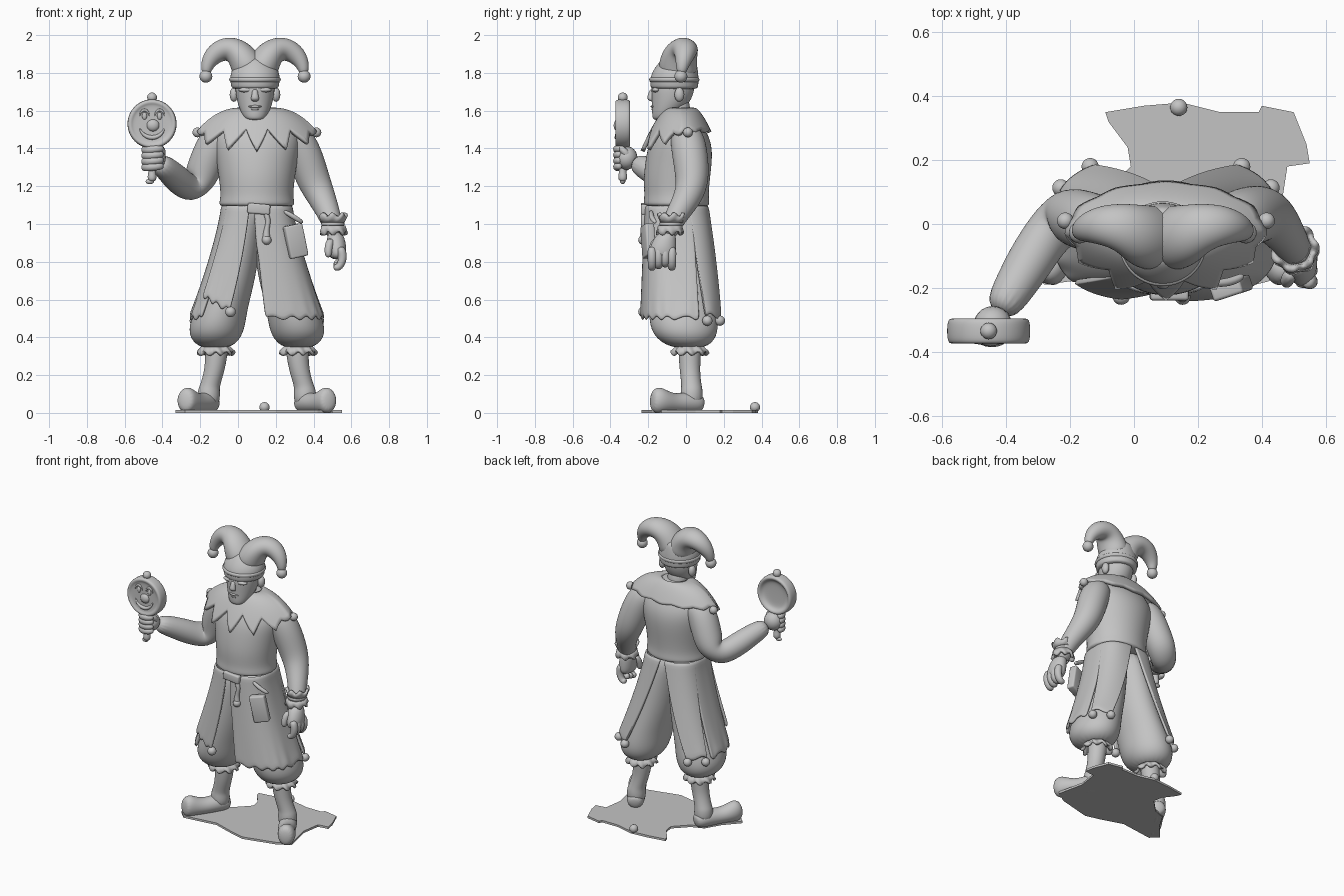
import bpy, bmesh
from math import sin, cos, pi, radians
from mathutils import Vector

cube = bpy.data.objects.get("Cube")
if cube:
    bpy.data.objects.remove(cube)

stone = bpy.data.materials.new("plain_grey")
stone.use_nodes = True
stone.diffuse_color = (.55, .55, .55, 1)
stone.node_tree.nodes["Principled BSDF"].inputs["Base Color"].default_value = (.55, .55, .55, 1)

Y, Z = Vector((0, 1, 0)), Vector((0, 0, 1))
MID = .1    # x of the body's centre line


def finish(name, bm, subdiv=0, thick=0):
    bmesh.ops.recalc_face_normals(bm, faces=bm.faces)
    for f in bm.faces:
        f.smooth = True
    mesh = bpy.data.meshes.new(name)
    bm.to_mesh(mesh)
    bm.free()
    mesh.materials.append(stone)
    ob = bpy.data.objects.new(name, mesh)
    bpy.context.collection.objects.link(ob)
    if thick:
        m = ob.modifiers.new("thickness", "SOLIDIFY")
        m.thickness, m.offset = thick, 0
    if subdiv:
        ob.modifiers.new("smooth", "SUBSURF").levels = subdiv
        ob.modifiers["smooth"].render_levels = subdiv
    return ob


def skin(bm, rows, closed=True):
    """Join rows of vertices with quads."""
    n = len(rows[0])
    for a, b in zip(rows, rows[1:]):
        for i in range(n if closed else n - 1):
            j = (i + 1) % n
            bm.faces.new((a[i], a[j], b[j], b[i]))


def loft(name, rings, ref=Y, axis=None, seg=16):
    """Skin ellipses (x, y, z, width, depth) strung along a path."""
    bm = bmesh.new()
    pts = [Vector(r[:3]) for r in rings]
    rows = []
    for i, r in enumerate(rings):
        d = axis or (pts[min(i + 1, len(pts) - 1)] - pts[max(i - 1, 0)]).normalized()
        side = d.cross(ref).normalized()
        up = side.cross(d)
        a, b = r[3], r[-1]
        rows.append([bm.verts.new(pts[i] + side * a * cos(t) + up * b * sin(t))
                     for t in (2 * pi * k / seg for k in range(seg))])
    skin(bm, rows)
    bm.faces.new(rows[0])
    bm.faces.new(rows[-1])
    return finish(name, bm, 2)


def ball(name, at, size):
    bm = bmesh.new()
    bmesh.ops.create_uvsphere(bm, u_segments=20, v_segments=12, radius=1)
    bmesh.ops.scale(bm, vec=size if isinstance(size, tuple) else (size,) * 3, verts=bm.verts)
    bmesh.ops.translate(bm, vec=at, verts=bm.verts)
    return finish(name, bm)


def box(name, at, size, turn, bevel=.01):
    bm = bmesh.new()
    bmesh.ops.create_cube(bm, size=1)
    bmesh.ops.scale(bm, vec=size, verts=bm.verts)
    bmesh.ops.bevel(bm, geom=bm.edges[:], offset=bevel, segments=3, affect="EDGES", profile=.5)
    ob = finish(name, bm)
    ob.location, ob.rotation_euler = at, [radians(a) for a in turn]


def ruffle(name, at, r, flare, height, waves):
    """Wavy flared frill."""
    bm, rows = bmesh.new(), []
    for s in (0, .5, 1):
        row = []
        for k in range(waves * 8):
            t = 2 * pi * k / (waves * 8)
            q = (r + flare * s) * (1 + .08 * s * cos(waves * t))
            row.append(bm.verts.new((at[0] + q * cos(t), at[1] + q * sin(t),
                                     at[2] - height * s * (1 + .25 * sin(waves * t)))))
        rows.append(row)
    skin(bm, rows)
    return finish(name, bm, 0, .016)


def mirror(rings, c=MID):
    return [(2 * c - r[0], *r[1:]) for r in rings]


# Torn ground sheet with a lost bell
outline = [(-.33, -.14), (-.28, -.19), (-.05, -.16), (.1, -.21), (.2, -.235), (.42, -.18),
           (.5, -.13), (.46, .05), (.48, .18), (.55, .19), (.54, .25), (.5, .35), (.4, .37),
           (.39, .35), (.27, .35), (.15, .38), (.03, .37), (-.09, .35), (-.08, .32),
           (-.02, .24), (-.01, .18), (-.1, .09), (-.18, .06), (-.24, -.04)]
bm = bmesh.new()
sheet = bm.faces.new([bm.verts.new((x, y, 0)) for x, y in outline])
up = bmesh.ops.extrude_face_region(bm, geom=[sheet])["geom"]
bmesh.ops.translate(bm, vec=(0, 0, .014), verts=[v for v in up if isinstance(v, bmesh.types.BMVert)])
ground = finish("ground_sheet", bm)
for p in ground.data.polygons:
    p.use_smooth = False
ball("lost_bell", (.14, .365, .03), .027)

# Legs, shoes, trousers
trouser = [(.04, -.04, 1.12, .1, .13), (.015, -.04, .95, .112, .15), (-.03, -.03, .72, .127, .165),
           (-.085, -.02, .56, .138, .18), (-.112, -.01, .46, .152, .185),
           (-.12, 0, .39, .135, .16), (-.12, .015, .34, .075, .085)]
leg = [(-.11, .02, .38, .062), (-.115, .02, .3, .06), (-.125, .02, .22, .054),
       (-.15, .03, .14, .054), (-.155, .03, .12, .06), (-.155, .03, .03, .062)]
shoe = [(-.128, .09, .045, .03, .035), (-.14, .065, .05, .055, .052), (-.17, .01, .055, .058, .058),
        (-.21, -.06, .05, .055, .05), (-.25, -.115, .06, .058, .062),
        (-.272, -.15, .068, .056, .074), (-.285, -.185, .07, .04, .05)]
for side, flip in (("right", lambda r: r), ("left", mirror)):
    loft(side + "_trouser", flip(trouser), axis=Z, seg=20)
    loft(side + "_leg", flip(leg), axis=Z)
    loft(side + "_shoe", flip(shoe), ref=Z)
    ankle = flip([(-.118, .02, .355)])[0]
    ruffle(side + "_knee_frill", ankle, .062, .03, .04, 9)


# Split coat skirt: curved panels with a ragged hem
def coat_point(deg, s, bottom=.5):
    t = radians(deg)
    c, q = cos(t), sin(t)
    x = (.18 + .172 * s ** 1.3) * abs(c) ** .7 * (1 if c > 0 else -1)
    y = (.16 + .06 * s) * abs(q) ** .7 * (1 if q > 0 else -1)
    return Vector((MID + x, -.05 + .035 * s + y, 1.1 + (bottom - 1.1) * s))


def panel(name, top, low, bottom=.5, slant=0, flip=False, waves=6):
    bm, rows = bmesh.new(), []
    for i in range(15):
        s, row = i / 14, []
        for k in range(33):
            u = k / 32
            a = top[0] + (top[1] - top[0]) * u
            b = low[0] + (low[1] - low[0]) * u
            deg = a + (b - a) * s
            p = coat_point(180 - deg if flip else deg, s, bottom + slant * u)
            p.z += .012 * s ** 6 * sin(u * 2 * pi * waves)
            row.append(bm.verts.new(p))
        rows.append(row)
    skin(bm, rows, False)
    finish(name, bm, 1, .018)


panel("left_front_skirt", (-92, 22), (-87, 15))
panel("right_front_skirt", (-84, -35), (-74, -42), .54, .08, True, 3)
panel("right_side_skirt", (-48, 22), (-40, 15), .5, 0, True, 3)
for side, flip in (("left", False), ("right", True)):
    panel(side + "_coat_tail", (15, 89), (24, 58), .51, 0, flip, 1)
    for n, deg in enumerate((27, 56)):
        ball(f"{side}_tail_bell_{n}", coat_point(180 - deg if flip else deg, 1.02), .027)
ball("front_skirt_bell", (-.04, -.225, .535), .028)

# Tunic
loft("tunic", [(MID, -.05, 1.085, .195, .165), (MID, -.05, 1.11, .203, .178), (MID, -.05, 1.15, .192, .17),
               (MID, -.05, 1.24, .202, .178), (MID, -.035, 1.36, .22, .178), (MID, -.03, 1.45, .235, .162),
               (MID, -.03, 1.53, .2, .115), (MID, -.03, 1.59, .1, .075)], axis=Z, seg=24)

# Belt buckle, hanging strap, pouch
box("belt_buckle", (.11, -.222, 1.08), (.12, .035, .055), (0, 5, 0))
loft("belt_strap", [(.14, -.222, 1.07, .016), (.165, -.225, 1.02, .014), (.15, -.225, .97, .013),
                    (.15, -.225, .93, .022), (.152, -.225, .9, .02)])
ball("strap_bell", (.152, -.228, .915), .025)
box("pouch", (.305, -.2, .91), (.1, .05, .175), (0, -12, 18))
loft("pouch_strap", [(.24, -.185, 1.07, .012), (.3, -.185, 1.035, .014), (.345, -.16, 1.005, .012)])

# Pointed collar: large points in front, smooth over raised shoulders and back
bm, rows = bmesh.new(), []
for i in range(13):
    row = []
    for k in range(144):
        t = 2 * pi * k / 144
        front = max(0, -sin(t))
        tri = abs((k / 12 + .5) % 1 - .5) * 2       # 0 at a point, 1 between
        s = i / 12 * (1 - (.06 + .36 * front ** 1.5) * tri)
        drop = .12 + .1 * front ** .7
        row.append(bm.verts.new((MID + (.085 + .225 * s) * cos(t),
                                 -.025 + (.07 + (.08 + .055 * front) * s) * sin(t),
                                 1.605 - drop * s ** (1.4 + .8 * abs(cos(t)) ** 2))))
    rows.append(row)
skin(bm, rows)
finish("collar", bm, 0, .022)
loft("collar_roll", [(MID, -.03, 1.575, .1, .085), (MID, -.03, 1.595, .108, .09),
                     (MID, -.03, 1.612, .095, .078)], axis=Z)
for side, x in (("right", -.215), ("left", .415)):
    ball(side + "_collar_bell", (x, .01, 1.485), .026)

# Head
HX = .09
loft("neck", [(HX, -.035, 1.53, .075), (HX, -.045, 1.6, .066), (HX, -.05, 1.68, .07)], axis=Z)
loft("head", [(HX, -.145, 1.55, .035, .025), (HX, -.125, 1.565, .062, .055), (HX, -.088, 1.62, .088, .093),
              (HX, -.072, 1.68, .102, .112), (HX, -.068, 1.74, .108, .118), (HX, -.06, 1.8, .09, .1)],
     axis=Z, seg=20)
loft("nose", [(HX, -.178, 1.715, .014, .012), (HX, -.186, 1.685, .017, .016),
              (HX, -.19, 1.66, .024, .018), (HX, -.176, 1.648, .014, .01)], axis=Z)
ball("upper_lip", (HX, -.173, 1.622), (.034, .014, .008))
ball("lower_lip", (HX, -.168, 1.608), (.028, .015, .008))
ball("chin", (HX, -.15, 1.575), (.032, .025, .02))
for side, d in (("right", -1), ("left", 1)):
    ball(side + "_brow", (HX + d * .045, -.158, 1.71), (.042, .022, .014))
    ball(side + "_ear", (HX + d * .112, -.035, 1.685), (.022, .026, .038))

# Two-horned cap with bells
loft("cap", [(HX, -.06, 1.712, .118, .12), (HX, -.062, 1.725, .128, .128), (HX, -.062, 1.775, .134, .13),
             (HX, -.054, 1.82, .124, .117), (HX, -.042, 1.86, .09, .098), (HX, -.035, 1.885, .05, .075)],
     axis=Z, seg=24)
loft("cap_band", [(HX, -.062, 1.745, .12, .12), (HX, -.062, 1.755, .137, .134), (HX, -.062, 1.772, .14, .136),
                  (HX, -.062, 1.782, .125, .12)], axis=Z, seg=24)
horn = [(.07, -.045, 1.79, .095, .105), (.04, -.042, 1.855, .086, .103), (.005, -.028, 1.905, .077, .093),
        (-.045, -.008, 1.93, .068, .076), (-.1, -.003, 1.918, .06, .064), (-.143, -.01, 1.88, .049),
        (-.166, -.02, 1.835, .034), (-.17, -.025, 1.79, .022)]
for side, flip in (("right", lambda r, c: r), ("left", mirror)):
    rings = flip(horn, HX)
    loft(side + "_cap_horn", rings)
    ball(side + "_cap_bell", (rings[-1][0], -.027, 1.782), .034)

# Raised right arm
loft("right_arm", [(-.06, -.01, 1.5, .075), (-.12, 0, 1.44, .095), (-.165, .015, 1.33, .095),
                   (-.205, .025, 1.23, .092), (-.255, -.01, 1.187, .085), (-.31, -.09, 1.225, .078),
                   (-.37, -.19, 1.285, .067), (-.425, -.28, 1.33, .054)])
ball("right_palm", (-.442, -.315, 1.35), (.06, .058, .062))
for i in range(4):
    z = 1.3 + i * .031
    loft(f"right_finger_{i}", [(-.485, -.3, z, .02), (-.5, -.335, z, .022), (-.475, -.366, z, .022),
                               (-.425, -.37, z + .004, .021), (-.395, -.345, z + .008, .018)], ref=Z, seg=10)
loft("right_thumb", [(-.41, -.3, 1.35, .022), (-.395, -.33, 1.39, .02), (-.42, -.36, 1.415, .015)], seg=10)

# Hand-held face rattle
RX, RY, RZ = -.455, -.335, 1.53
loft("rattle_handle", [(RX, RY, 1.225, .012), (RX, RY, 1.235, .024), (RX, RY, 1.26, .024),
                       (RX, RY, 1.28, .017), (RX, RY, 1.42, .019)], axis=Z)
ball("handle_ribbon", (RX - .012, RY, 1.225), (.022, .014, .014))
loft("rattle_disc", [(RX, RY + y, RZ, r) for y, r in
                     ((-.03, .06), (-.031, .1), (-.038, .108), (-.04, .122), (-.028, .131), (.028, .131),
                      (.04, .122), (.038, .106), (.018, .094), (.014, .05))], ref=Z, axis=Y, seg=32)
ball("rattle_bell", (RX, RY, 1.67), .026)
ball("rattle_nose", (RX + .005, RY - .026, RZ - .008), (.034, .022, .032))


def arc(name, cx, cz, r, a, b, w, squash=1):
    path = [radians(a + (b - a) * i / 10) for i in range(11)]
    loft(name, [(cx + r * cos(t), RY - .031, cz + r * sin(t) * squash,
                 w * (.35 + sin(pi * i / 10))) for i, t in enumerate(path)], seg=8)


arc("rattle_smile", RX, RZ - .005, .068, 195, 345, .01)
for side, d in (("right", -1), ("left", 1)):
    arc(side + "_rattle_brow", RX + d * .04, RZ + .035, .026, 10, 170, .006, 1.5)
    ball(side + "_rattle_eye", (RX + d * .04, RY - .03, RZ + .042), (.013, .009, .02))

# Lowered left arm
loft("left_arm", [(.26, -.01, 1.5, .075), (.32, .01, 1.44, .095), (.362, .025, 1.34, .096),
                  (.4, .035, 1.23, .09), (.438, .015, 1.15, .078), (.475, -.035, 1.07, .064),
                  (.5, -.075, 1.0, .055), (.512, -.1, .93, .044)])
ruffle("left_cuff_upper", (.502, -.075, 1.01), .055, .012, -.04, 7)
ruffle("left_cuff_lower", (.505, -.085, .99), .056, .008, .04, 7)
loft("left_cuff_band", [(.502, -.08, .98, .056), (.502, -.08, 1.0, .066), (.502, -.08, 1.02, .056)], axis=Z)
loft("left_palm", [(.512, -.1, .96, .04, .045), (.52, -.115, .91, .05, .064),
                   (.525, -.125, .86, .052, .074), (.527, -.125, .81, .04, .066)], axis=Z)
for i in range(4):
    y = -.18 + i * .035
    low = .765 + .01 * (i % 3)
    loft(f"left_finger_{i}", [(.54, y, .88, .026), (.555, y, .835, .025), (.55, y, .795, .024),
                              (.53, y, low, .022), (.505, y, low + .008, .018)], seg=10)
loft("left_thumb", [(.495, -.15, .92, .024), (.477, -.178, .88, .023), (.478, -.185, .82, .019)], seg=10)
